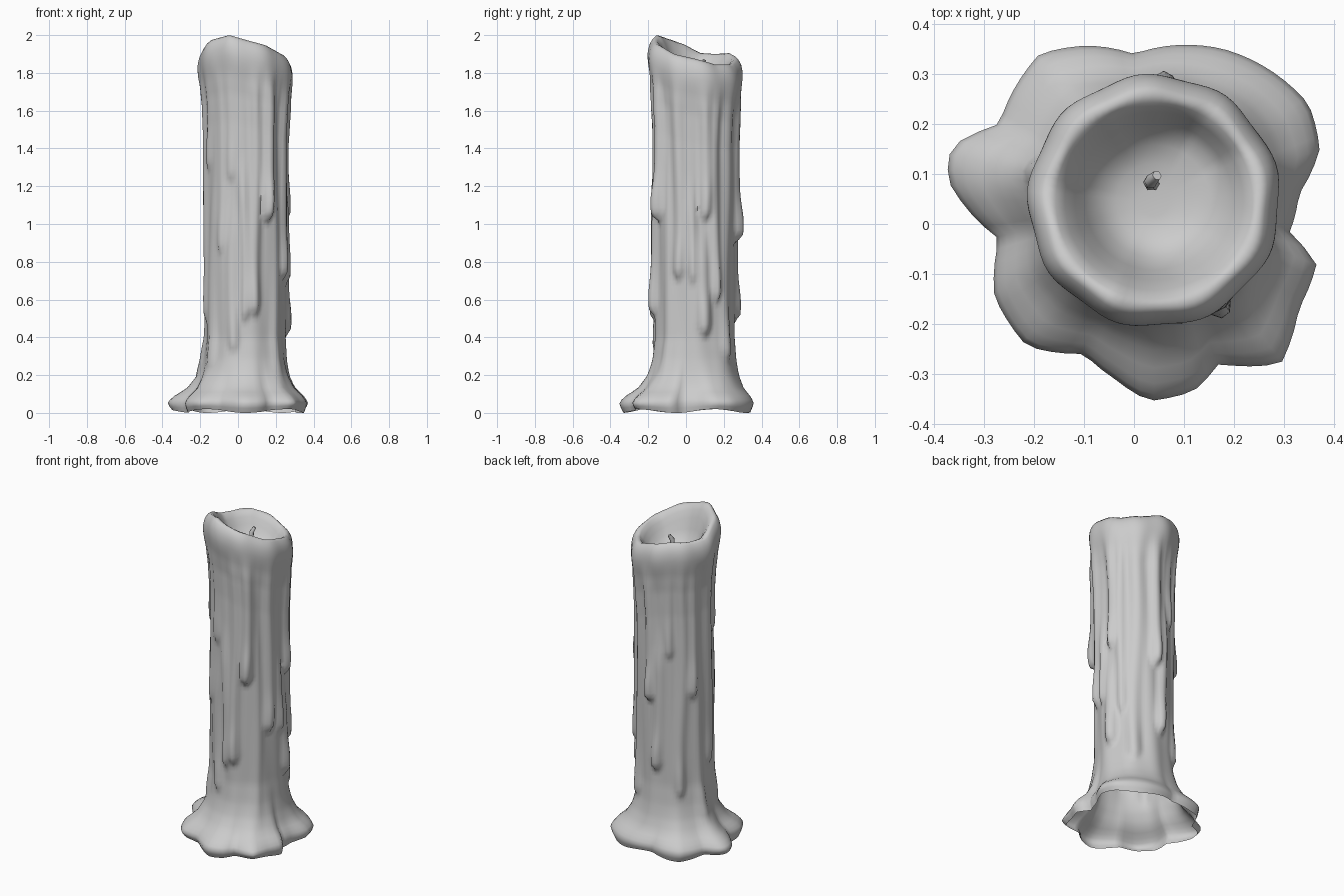
import bpy, bmesh, math

if "Cube" in bpy.data.objects:
    bpy.data.objects.remove(bpy.data.objects["Cube"])

CX, CY = 0.04, 0.046
SEG = 84


def lerp_table(t, table):
    """Linear lookup in a list of (key, value) pairs."""
    if t <= table[0][0]:
        return table[0][1]
    for (a, va), (b, vb) in zip(table, table[1:]):
        if t <= b:
            return va + (vb - va) * (t - a) / (b - a)
    return table[-1][1]


def wrap(table):
    table = sorted(table)
    return [(table[-1][0] - 360, table[-1][1])] + table + [(table[0][0] + 360, table[0][1])]


def smooth(t):
    t = max(0.0, min(1.0, t))
    return t * t * (3 - 2 * t)


# Melted puddle outline at the foot, converted to polar form
foot = [(.372, .15), (.35, .24), (.18, .35), (0, .34), (-.09, .357), (-.19, .34), (-.27, .2),
        (-.367, .155), (-.375, .09), (-.27, -.03), (-.28, -.145), (-.215, -.245), (-.1, -.26),
        (-.04, -.31), (.03, -.355), (.12, -.335), (.17, -.28), (.295, -.28), (.33, -.17),
        (.367, -.075), (.31, -.02), (.33, .06)]
foot_r = wrap([(math.degrees(math.atan2(y - CY, x - CX)) % 360, math.hypot(x - CX, y - CY))
               for x, y in foot])

# Height of the slanted rim around the candle
crest = wrap([(0, 1.875), (30, 1.845), (60, 1.845), (90, 1.88), (120, 1.905), (150, 1.9),
              (172, 1.905), (195, 1.95), (215, 1.975), (247, 2.0), (270, 1.975), (300, 1.945),
              (330, 1.9)])

# How far the foot has spread, by height
flare = [(0, .88), (.025, .95), (.055, 1), (.085, .86), (.13, .5), (.2, .23), (.28, .09), (.4, 0)]
# Outer radius by distance below the rim
shaft = [(0, .213), (.015, .23), (.045, .245), (.09, .252), (.14, .247), (.2, .234), (.3, .219),
         (.45, .212), (1.0, .211), (1.8, .207)]

# Wax runs: angle, lower end, upper end, half width in degrees, thickness
runs = [(247, 1.24, 1.9, 10, .020), (234, .86, 1.9, 8, .018), (252, .34, 1.1, 9, .024),
        (284, .53, 1.9, 9, .040), (302, 1.03, 1.9, 10, .060), (336, .72, 1.9, 10, .036),
        (14, 1.03, 1.9, 9, .040), (12, .42, .95, 11, .042), (356, .70, 1.2, 7, .028),
        (30, .60, 1.9, 8, .030), (52, .30, 1.9, 11, .026), (84, .92, 1.9, 10, .052),
        (97, .50, 1.3, 10, .040), (117, 1.2, 1.9, 8, .022), (134, .35, 1.9, 9, .028),
        (152, .95, 1.9, 9, .032), (164, .20, 1.0, 9, .022), (186, .50, 1.9, 10, .018),
        (206, 1.3, 1.9, 9, .018), (215, .25, 1.2, 10, .018), (318, .15, 1.9, 8, .016),
        (268, .5, 1.3, 8, .030)]


def run_offset(deg, z):
    out = 0
    for a, lo, hi, w, t in runs:
        wobble = 2.0 * math.sin(5 * z + a)
        d = abs((deg - a - wobble + 180) % 360 - 180) / w
        if d >= 1.2 or z < lo - .05:
            continue
        tip = lo + .045 * min(1, d) ** 2               # rounded lower end
        side = math.cos(d / 1.2 * math.pi / 2) ** 1.3
        bulb = math.exp(-((z - lo - .08) / .12) ** 2)
        ends = smooth((z - tip + .03) / .05) * smooth((hi + .1 - z) / .3)
        out = max(out, t * side * ends * (.6 + .4 * bulb))
    return out


def side_point(h, deg):
    top = lerp_table(deg, crest)
    z = h - (2 - top) * smooth((h - .9) / 1.0)
    f = lerp_table(z, flare)
    r = lerp_table(top - z, shaft) + .004 * math.sin(math.radians(deg * 9) + 3 * z)
    fade = smooth((top - z - .08) / .25)
    r += run_offset(deg, z) * (1 - smooth(f * 1.6)) * fade
    r = r * (1 - f) + lerp_table(deg, foot_r) * f
    if z < .06:                                        # uneven lower edge
        z += .010 * (1 + math.sin(math.radians(deg * 5))) * (1 - z / .06)
    return r, z


# Candle body: hollow foot, shaft, rim and melted bowl in one skin
heights = [0, .025, .05, .07, .09, .11, .135, .16, .19]
heights += [.22 + i * .025 for i in range(68)] + [1.92, 1.94, 1.96, 1.975, 1.988, 2.0]
bowl = [(.196, .008, 0), (.178, .035, 0), (.158, .07, .1), (.138, .11, .4),
        (.112, .14, .8), (.075, .16, 1), (.03, .165, 1)]
bm = bmesh.new()
rings = []


def add_ring(func):
    ring = []
    for i in range(SEG):
        deg = 360 * i / SEG
        r, z = func(deg)
        a = math.radians(deg)
        ring.append(bm.verts.new((CX + r * math.cos(a), CY + r * math.sin(a), z)))
    rings.append(ring)


for h in heights:
    add_ring(lambda d, h=h: side_point(h, d))
for r, drop, level in bowl:
    add_ring(lambda d, r=r, drop=drop, level=level:
             (r, (lerp_table(d, crest) - drop) * (1 - level) + (1.90 - drop) * level))
for low, up in zip(rings, rings[1:]):
    for i in range(SEG):
        j = (i + 1) % SEG
        bm.faces.new((low[i], low[j], up[j], up[i]))
bm.faces.new(rings[-1])
mesh = bpy.data.meshes.new("candle_body")
bm.to_mesh(mesh)
bm.free()
body = bpy.data.objects.new("candle_body", mesh)
bpy.context.collection.objects.link(body)

# Wick: short bent tapered stalk in the bowl
curve = bpy.data.curves.new("wick_path", 'CURVE')
curve.dimensions = '3D'
curve.bevel_depth = .014
curve.bevel_resolution = 1
curve.use_fill_caps = True
path = [(.037, .08, 1.72, 1.1), (.032, .083, 1.79, 1), (.034, .085, 1.84, 1.0),
        (.046, .097, 1.868, .7)]
spline = curve.splines.new('POLY')
spline.points.add(len(path) - 1)
for p, (x, y, z, r) in zip(spline.points, path):
    p.co = (x, y, z, 1)
    p.radius = r
wick = bpy.data.objects.new("wick", curve)
bpy.context.collection.objects.link(wick)
bpy.ops.object.select_all(action='DESELECT')
wick.select_set(True)
bpy.context.view_layer.objects.active = wick
bpy.ops.object.convert(target='MESH')

# Smooth shading on both parts
for ob in (body, bpy.context.view_layer.objects.active):
    bpy.ops.object.select_all(action='DESELECT')
    ob.select_set(True)
    bpy.context.view_layer.objects.active = ob
    bpy.ops.object.shade_smooth_by_angle(angle=math.radians(75))
